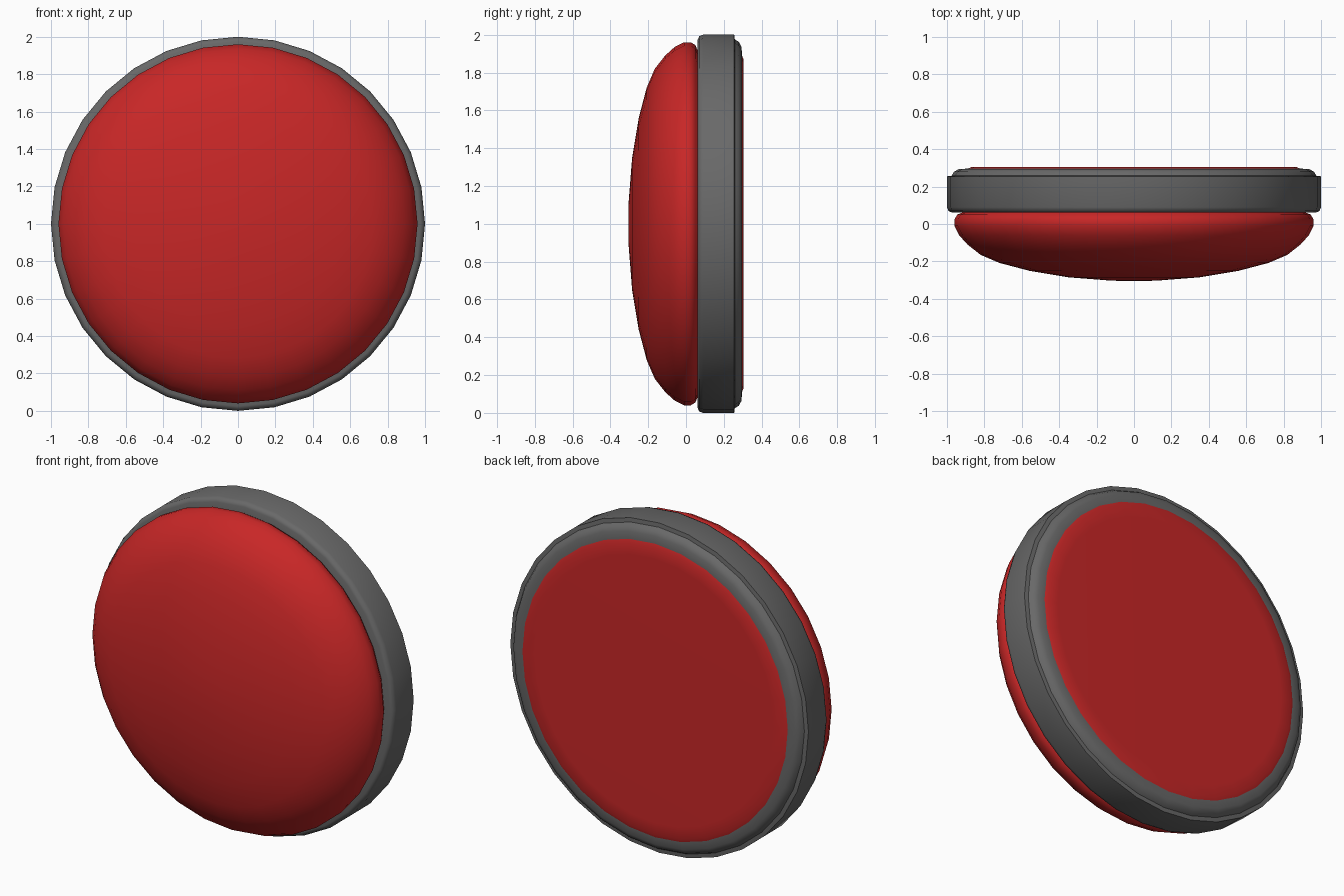
import bpy, bmesh, math

if "Cube" in bpy.data.objects:
    bpy.data.objects.remove(bpy.data.objects["Cube"])

def material(name, color):
    m = bpy.data.materials.new(name)
    m.diffuse_color = (*color, 1)
    m.use_nodes = True
    m.node_tree.nodes["Principled BSDF"].inputs["Base Color"].default_value = m.diffuse_color
    return m

RED = material("red", (0.58, 0.02, 0.02))
GREY = material("dark grey", (0.14, 0.14, 0.14))
SIDES = 32

def lathe(name, profile, mat, closed=False):
    """Spin (radius, y) points round the y axis, centred at z = 1."""
    bm = bmesh.new()
    rings = []
    for r, y in profile:
        if r == 0:
            rings.append([bm.verts.new((0, y, 1))] * SIDES)
        else:
            rings.append([bm.verts.new((r * math.cos(2 * math.pi * i / SIDES), y,
                                        1 + r * math.sin(2 * math.pi * i / SIDES)))
                          for i in range(SIDES)])
    pairs = list(zip(rings, rings[1:]))
    if closed:
        pairs.append((rings[-1], rings[0]))
    for a, b in pairs:
        for i in range(SIDES):
            j = (i + 1) % SIDES
            bm.faces.new(list(dict.fromkeys((a[i], a[j], b[j], b[i]))))
    bmesh.ops.recalc_face_normals(bm, faces=bm.faces[:])
    me = bpy.data.meshes.new(name)
    bm.to_mesh(me)
    bm.free()
    me.materials.append(mat)
    ob = bpy.data.objects.new(name, me)
    bpy.context.collection.objects.link(ob)
    bpy.ops.object.select_all(action='DESELECT')
    ob.select_set(True)
    bpy.context.view_layer.objects.active = ob
    bpy.ops.object.shade_smooth_by_angle(angle=math.radians(50))
    return ob

# Domed red body with a flat back
lathe("domed_body", [
    (0, -0.305), (0.12, -0.303), (0.35, -0.285), (0.56, -0.25), (0.72, -0.208),
    (0.82, -0.165), (0.89, -0.11), (0.935, -0.06), (0.96, -0.01), (0.96, 0.025),
    (0.945, 0.05), (0.91, 0.064), (0.9, 0.08), (0.9, 0.292), (0.87, 0.304),
    (0.8, 0.305), (0, 0.305)], RED)

# Grey band round the rear half, stepped at its back edge
lathe("outer_band", [
    (0.89, 0.062), (0.975, 0.062), (0.992, 0.07), (1.0, 0.09), (1.0, 0.255),
    (0.975, 0.258), (0.962, 0.28), (0.935, 0.294), (0.89, 0.296)], GREY, closed=True)
